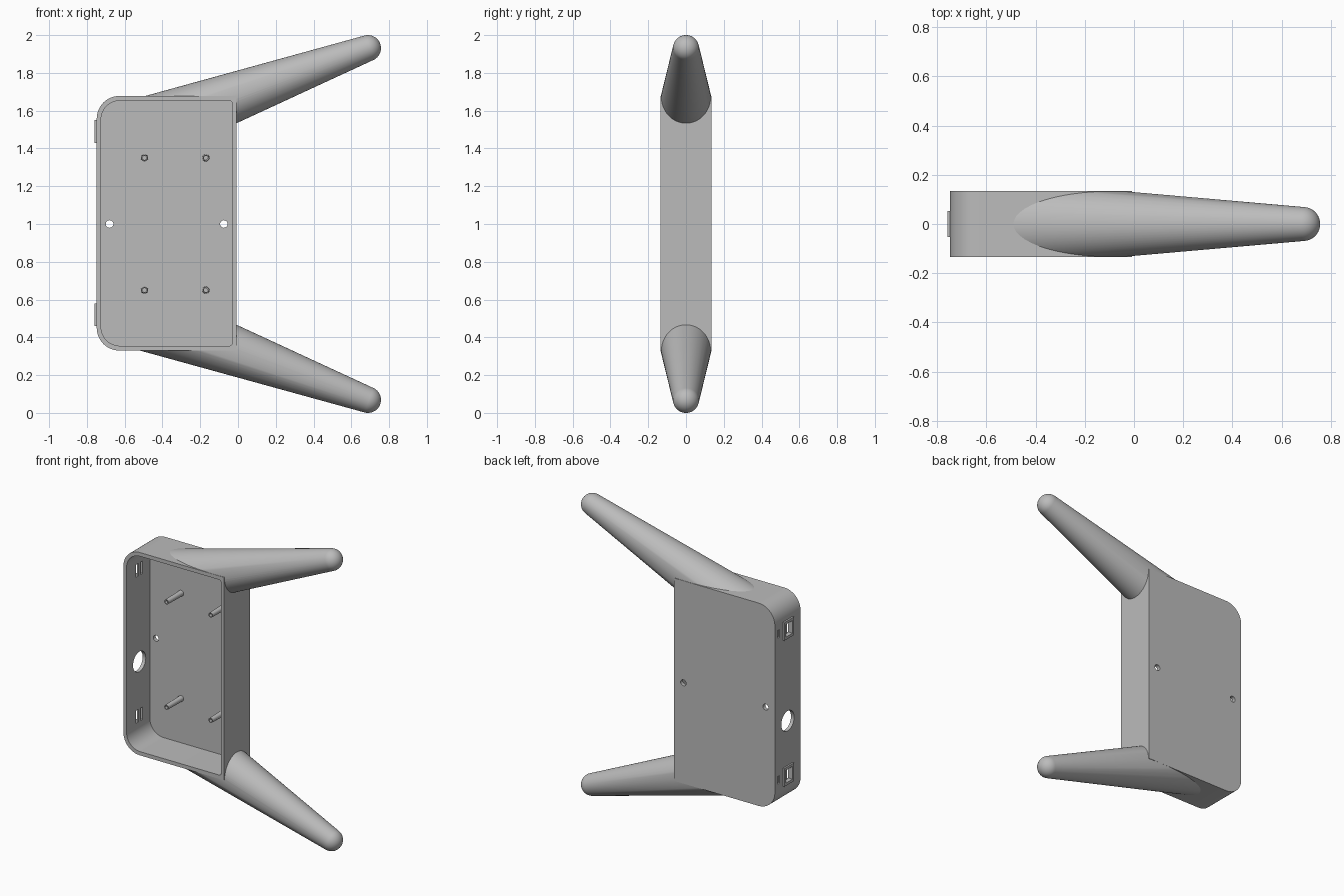
import bpy, bmesh, math
from mathutils import Matrix, Vector

cube = bpy.data.objects.get("Cube")
if cube:
    bpy.data.objects.remove(cube, do_unlink=True)

GREY = (0.5, 0.5, 0.5, 1)
mat = bpy.data.materials.new("plain grey plastic")
mat.use_nodes = True
mat.diffuse_color = GREY
mat.node_tree.nodes["Principled BSDF"].inputs["Base Color"].default_value = GREY


def finish(name, bm):
    bmesh.ops.recalc_face_normals(bm, faces=bm.faces)
    mesh = bpy.data.meshes.new(name)
    bm.to_mesh(mesh)
    bm.free()
    mesh.materials.append(mat)
    obj = bpy.data.objects.new(name, mesh)
    bpy.context.collection.objects.link(obj)
    return obj


def box(name, lo, hi):
    lo, hi = Vector(lo), Vector(hi)
    bm = bmesh.new()
    bmesh.ops.create_cube(bm, size=1, matrix=Matrix.Translation((lo + hi) / 2)
                          @ Matrix.Diagonal((hi - lo).to_4d()))
    return finish(name, bm)


def rod(name, centre, radius, length, axis, tip=None):
    bm = bmesh.new()
    turn = Vector(axis).to_track_quat("Z", "Y").to_matrix().to_4x4()
    bmesh.ops.create_cone(bm, cap_ends=True, segments=32, radius1=radius,
                          radius2=tip or radius, depth=length,
                          matrix=Matrix.Translation(centre) @ turn)
    return finish(name, bm)


def prism(name, x0, x1, z0, z1, y0, y1, r_left, r_right):
    """Rounded rectangle in the xz plane, extruded along y."""
    bm = bmesh.new()
    corners = [(x1, z1, r_right, -1, -1, 0), (x0, z1, r_left, 1, -1, 90),
               (x0, z0, r_left, 1, 1, 180), (x1, z0, r_right, -1, 1, 270)]
    verts = []
    for x, z, r, sx, sz, start in corners:
        steps = 12 if r else 0
        for i in range(steps + 1):
            a = math.radians(start + 90 * i / max(steps, 1))
            verts.append(bm.verts.new((x + sx * r + r * math.cos(a), y0,
                                       z + sz * r + r * math.sin(a))))
    face = bm.faces.new(verts)
    top = bmesh.ops.extrude_face_region(bm, geom=[face])["geom"]
    bmesh.ops.translate(bm, vec=(0, y1 - y0, 0),
                        verts=[v for v in top if isinstance(v, bmesh.types.BMVert)])
    return finish(name, bm)


def boolean(obj, cutters, operation="DIFFERENCE"):
    bpy.context.view_layer.objects.active = obj
    for cutter in cutters:
        cutter.hide_render = True
        mod = obj.modifiers.new("cut", "BOOLEAN")
        mod.operation, mod.object, mod.solver = operation, cutter, "EXACT"
        bpy.ops.object.modifier_apply(modifier=mod.name)


def smooth(obj):
    bpy.ops.object.select_all(action="DESELECT")
    obj.select_set(True)
    bpy.context.view_layer.objects.active = obj
    bpy.ops.object.shade_smooth_by_angle(angle=math.radians(25))


def tapered_arm(name, side):
    """Round-tipped cone running from the tip back into the case."""
    r, half, length = 0.069, math.radians(4.7), 1.3
    bm = bmesh.new()
    profile = [(r * math.sin(a), -r * math.cos(a)) for a in
               [(math.pi / 2 - half) * i / 12 for i in range(13)]]
    profile.append((r / math.cos(half) + length * math.tan(half), length))
    profile.append((0, length))
    verts = [bm.verts.new((x, 0, z)) for x, z in profile]
    edges = [bm.edges.new(pair) for pair in zip(verts, verts[1:])]
    bmesh.ops.spin(bm, geom=verts + edges, cent=(0, 0, 0), axis=(0, 0, 1),
                   angle=math.tau, steps=64)
    bmesh.ops.remove_doubles(bm, verts=bm.verts, dist=0.0001)
    tilt = math.radians(20.1)
    axis = Vector((-math.cos(tilt), 0, -side * math.sin(tilt)))
    turn = axis.to_track_quat("Z", "Y").to_matrix().to_4x4()
    bm.transform(Matrix.Translation((0.688, 0, 1 + side * 0.931)) @ turn)
    return finish(name, bm)


# Open case with rounded corners on one side
helpers = []
case = prism("case", -0.748, -0.008, 0.33, 1.678, -0.135, 0.135, 0.12, 0)
cavity = prism("cavity_cutter", -0.725, -0.03, 0.355, 1.653, -0.4, 0.11, 0.1, 0.015)
cable_hole = rod("cable_hole_cutter", (-0.74, 0, 0.875), 0.067, 0.2, (1, 0, 0))
screw_holes = [rod("screw_hole_cutter", (x, 0.12, 1), 0.02, 0.2, (0, 1, 0))
               for x in (-0.68, -0.075)]
helpers += [cavity, cable_hole] + screw_holes

# Socket frames on the side wall, each with a window and a centre bar
windows, notches = [], []
for label, z in (("upper", 1.49), ("lower", 0.52)):
    window = box("window_cutter", (-0.9, -0.034, z - 0.042), (-0.7, 0.034, z + 0.042))
    frame = box(label + "_socket_frame", (-0.759, -0.052, z - 0.06), (-0.74, 0.052, z + 0.06))
    boolean(frame, [window])
    box(label + "_socket_bar", (-0.735, -0.009, z - 0.045), (-0.725, 0.009, z + 0.045))
    windows.append(window)
    notches.append(box("notch_cutter", (-0.8, 0.085, z - 0.025), (-0.738, 0.105, z + 0.025)))
helpers += windows + notches
boolean(case, [cavity, cable_hole] + screw_holes + windows + notches)
smooth(case)

# Hollow standoffs rising from the back plate
for i, (x, z) in enumerate([(x, z) for x in (-0.495, -0.17) for z in (0.65, 1.35)]):
    post = rod("standoff_%d" % (i + 1), (x, 0.035, z), 0.019, 0.16, (0, -1, 0), 0.016)
    bore = rod("bore_cutter", (x, -0.03, z), 0.01, 0.1, (0, 1, 0))
    boolean(post, [bore])
    smooth(post)
    helpers.append(bore)

# Two mirrored arms, trimmed flush with the case and kept out of its inside
slab = box("slab_cutter", (-2, -0.1345, -1), (2, 0.1345, 3))
helpers.append(slab)
for name, side in (("upper_arm", 1), ("lower_arm", -1)):
    arm = tapered_arm(name, side)
    boolean(arm, [slab], "INTERSECT")
    boolean(arm, [cavity])
    smooth(arm)

for helper in helpers:
    bpy.data.objects.remove(helper, do_unlink=True)
